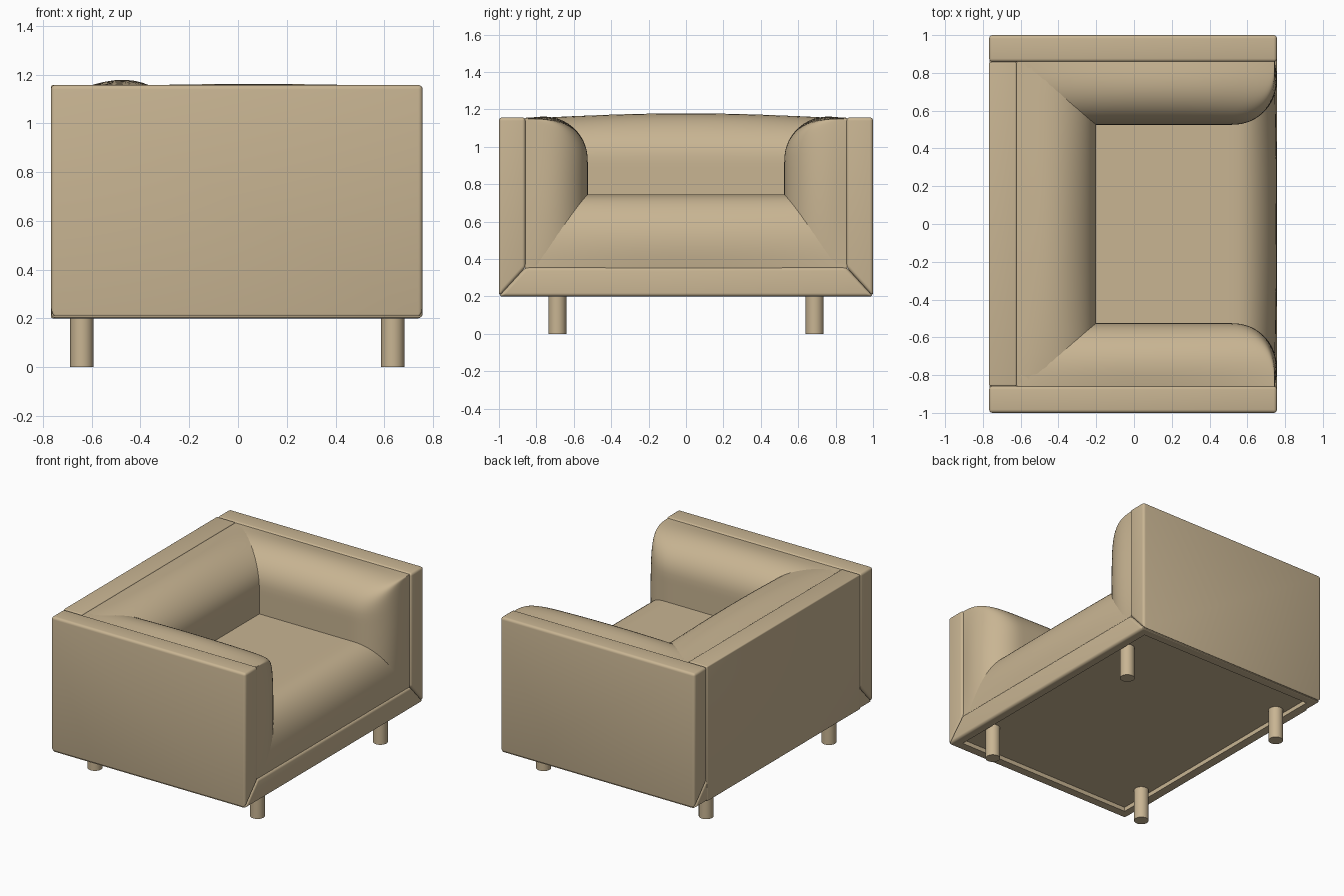
import bpy, bmesh, math
from mathutils import Vector

if "Cube" in bpy.data.objects:
    bpy.data.objects.remove(bpy.data.objects["Cube"])

fabric = bpy.data.materials.new("fabric")
fabric.diffuse_color = (0.58, 0.46, 0.29, 1)
fabric.use_nodes = True
fabric.node_tree.nodes["Principled BSDF"].inputs["Base Color"].default_value = fabric.diffuse_color


def finish(name, bm):
    me = bpy.data.meshes.new(name)
    bm.to_mesh(me)
    bm.free()
    ob = bpy.data.objects.new(name, me)
    bpy.context.collection.objects.link(ob)
    me.materials.append(fabric)
    return ob


def select_only(ob):
    bpy.ops.object.select_all(action='DESELECT')
    ob.select_set(True)
    bpy.context.view_layer.objects.active = ob


def smooth(ob, angle=40):
    select_only(ob)
    bpy.ops.object.shade_smooth_by_angle(angle=math.radians(angle))


def extrude_x(name, profile, x0, x1, bevel=0.018):
    """Solid from a (y, z) profile swept along x, with softened edges."""
    bm = bmesh.new()
    f = bm.faces.new([bm.verts.new((x0, y, z)) for y, z in profile])
    ext = bmesh.ops.extrude_face_region(bm, geom=[f])
    verts = [g for g in ext["geom"] if isinstance(g, bmesh.types.BMVert)]
    bmesh.ops.translate(bm, verts=verts, vec=(x1 - x0, 0, 0))
    # the extrusion may or may not keep the starting cap: make sure it is closed
    bmesh.ops.holes_fill(bm, edges=[e for e in bm.edges if e.is_boundary], sides=0)
    bmesh.ops.recalc_face_normals(bm, faces=bm.faces[:])
    if bevel:
        bmesh.ops.bevel(bm, geom=bm.edges[:], offset=bevel, segments=4,
                        profile=0.5, affect='EDGES', clamp_overlap=True)
    return finish(name, bm)


def samples(length, is_open, r, n=2.5, arc=16, flat=20):
    """(position, fullness) along one direction; an open end rolls over."""
    if not is_open:
        return [(length * i / flat, 1.0) for i in range(flat + 1)]
    pts = [((length - r) * i / flat, 1.0) for i in range(flat)]
    for i in range(arc + 1):
        a = math.pi / 2 * i / arc
        pts.append((length - r + r * math.sin(a) ** (2 / n),
                    math.cos(a) ** (2 / n) if i < arc else 0.0))
    return pts


def hump(t):
    """0 at both ends of 0..1, 1 in the middle."""
    return max(0.0, math.sin(math.pi * min(max(t, 0.0), 1.0)))


def cushion(name, origin, u, v, n, lu, lv, height, open_u, open_v, r, puff):
    """Padded sheet on a panel: rolled on its open edges, buried at the rest."""
    o, u, v, n = map(Vector, (origin, u, v, n))
    su, sv = samples(lu, open_u, r), samples(lv, open_v, r)
    bm = bmesh.new()
    grid = []
    for pu, fu in su:
        row = []
        for pv, fv in sv:
            f = 0.0
            if fu > 0 and fv > 0:
                f = (fu ** -4 + fv ** -4 - 1) ** -0.25
            du = puff * hump(f) * hump(pv / lv) ** 0.7 if fu < 1 else 0.0
            dv = puff * hump(f) * hump(pu / lu) ** 0.7 if fv < 1 else 0.0
            row.append(bm.verts.new(o + u * (pu + du) + v * (pv + dv) + n * (height * f)))
        grid.append(row)
    for i in range(len(su) - 1):
        for j in range(len(sv) - 1):
            bm.faces.new((grid[i][j], grid[i + 1][j], grid[i + 1][j + 1], grid[i][j + 1]))
    if u.cross(v).dot(n) < 0:
        bmesh.ops.reverse_faces(bm, faces=bm.faces[:])
    smooth(finish(name, bm), 60)


# outer shell: side panels mitred into the base, back panel between the sides
X0, X1, TOP, BOT = -0.767, 0.757, 1.157, 0.2
shell = []
for s, side in ((-1, "left"), (1, "right")):
    prof = [(s * 0.858, 0.355), (s * 0.858, TOP), (s, TOP), (s, BOT)]
    shell.append(extrude_x(side + "_side_panel", prof, X0, X1))
shell.append(extrude_x("base_panel", [(-1, BOT), (1, BOT), (0.858, 0.355), (-0.858, 0.355)], X0 + 0.002, X1))
shell.append(extrude_x("back_panel", [(-0.858, BOT), (0.858, BOT), (0.858, TOP), (-0.858, TOP)], X0, -0.622, 0.008))

# shallow recess under the shell
cutter = extrude_x("recess_cutter", [(-0.93, 0.1), (0.93, 0.1), (0.93, 0.23), (-0.93, 0.23)], -0.7, 0.69, 0)
cutter.hide_render = True
for ob in shell:
    mod = ob.modifiers.new("recess", 'BOOLEAN')
    mod.operation, mod.object, mod.solver = 'DIFFERENCE', cutter, 'EXACT'
    select_only(ob)
    bpy.ops.object.modifier_apply(modifier=mod.name)
    smooth(ob)
bpy.data.objects.remove(cutter)

# padding: seat, back and two arms meeting along diagonal seams
cushion("seat_cushion", (-0.62, -0.855, 0.35), (1, 0, 0), (0, 1, 0), (0, 0, 1),
        1.365, 1.71, 0.395, True, False, 0.23, 0.02)
cushion("back_cushion", (-0.625, -0.855, 0.35), (0, 1, 0), (0, 0, 1), (1, 0, 0),
        1.71, 0.8, 0.425, False, True, 0.24, 0.04)
for s, side in ((-1, "left"), (1, "right")):
    cushion(side + "_arm_cushion", (-0.62, s * 0.86, 0.35), (1, 0, 0), (0, 0, 1), (0, -s, 0),
            1.365, 0.8, 0.335, True, True, 0.24, 0.02)

# legs
for x in (-0.64, 0.635):
    for y in (-0.688, 0.688):
        bpy.ops.mesh.primitive_cylinder_add(vertices=32, radius=0.048, depth=0.25, location=(x, y, 0.125))
        leg = bpy.context.object
        leg.name = ("front" if x > 0 else "back") + ("_left" if y < 0 else "_right") + "_leg"
        leg.data.materials.append(fabric)
        smooth(leg)
